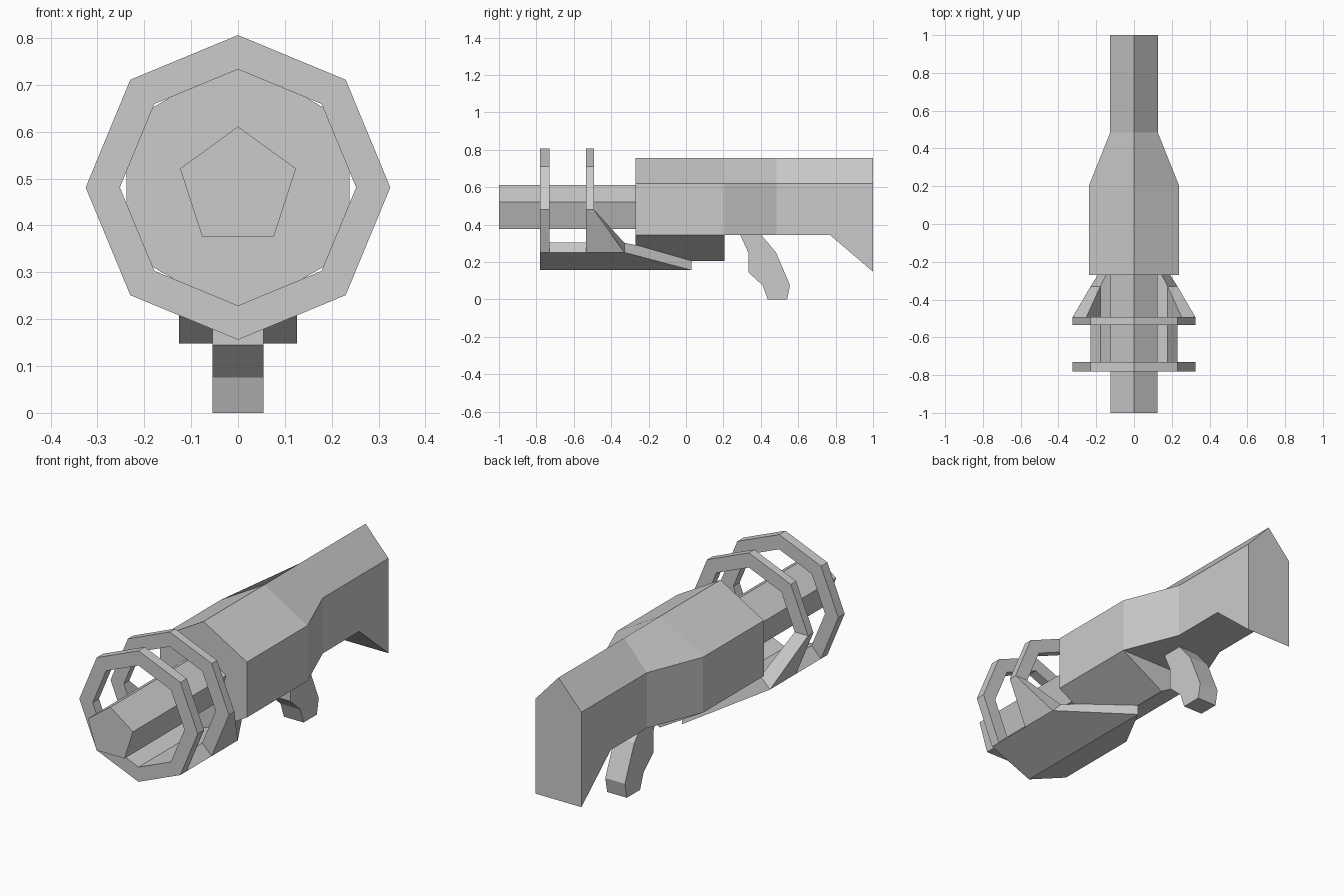
import bpy, bmesh
from math import sin, cos, tau

if "Cube" in bpy.data.objects:
    bpy.data.objects.remove(bpy.data.objects["Cube"])

AXIS_Z = 0.481          # height of the barrel axis


def loft(name, sections, closed=False):
    """Bridge equal-length sections with quads; cap the ends unless closed."""
    bm = bmesh.new()
    rows = [[bm.verts.new(p) for p in s] for s in sections]
    n = len(rows[0])
    pairs = list(zip(rows, rows[1:])) + ([(rows[-1], rows[0])] if closed else [])
    for a, b in pairs:
        for i in range(n):
            j = (i + 1) % n
            bm.faces.new((a[i], a[j], b[j], b[i]))
    if not closed:
        bm.faces.new(rows[0])
        bm.faces.new(rows[-1])
    bmesh.ops.remove_doubles(bm, verts=bm.verts, dist=1e-5)
    bmesh.ops.recalc_face_normals(bm, faces=bm.faces)
    mesh = bpy.data.meshes.new(name)
    bm.to_mesh(mesh)
    bm.free()
    obj = bpy.data.objects.new(name, mesh)
    bpy.context.collection.objects.link(obj)
    return obj


def polar(radius, sides, step):
    """Point on a polygon around the barrel axis, step 0 at the bottom."""
    a = tau * step / sides
    return radius * sin(a), AXIS_Z - radius * cos(a)


def wall(step, front, back):
    """Cross-section of the octagonal guard wall at one corner."""
    (xo, zo), (xi, zi) = polar(0.325, 8, step), polar(0.252, 8, step)
    return [(xo, front, zo), (xo, back, zo), (xi, back, zi), (xi, front, zi)]


def body_section(y, w, side_z, keel_z):
    """Six-sided section: ridge, shoulders, lower corners and keel."""
    return [(0, y, 0.757), (w, y, 0.619), (w, y, side_z),
            (0, y, keel_z), (-w, y, side_z), (-w, y, 0.619)]


# Pentagonal barrel
penta = [polar(0.13, 5, i + 0.5) for i in range(5)]
loft("barrel", [[(x, y, z) for x, z in penta] for y in (-1.0, -0.26)])

# Hexagonal body stepping into the tapered stock with its dropped butt
loft("body_and_stock", [
    body_section(-0.27, 0.238, 0.344, 0.206),
    body_section(0.205, 0.238, 0.344, 0.206),
    body_section(0.205, 0.238, 0.344, 0.344),
    body_section(0.485, 0.126, 0.344, 0.344),
    body_section(0.77, 0.126, 0.344, 0.344),
    body_section(1.0, 0.126, 0.148, 0.148)])

# Upper six sides of the two octagonal guard rings
for name, front, back in (("front_ring", -0.78, -0.73), ("rear_ring", -0.535, -0.493)):
    loft(name, [wall(s, front, back) for s in range(1, 8)])

# V-shaped tray forming the bottom sides of both rings, pointed at the rear
loft("guard_tray", [wall(-1, -0.78, -0.33), wall(0, -0.78, 0.03), wall(1, -0.78, -0.33)])

# Triangular side fins behind the rear ring
for name, side in (("right_fin", 1), ("left_fin", -1)):
    loft(name, [wall(side, -0.493, -0.33), wall(2 * side, -0.493, -0.4929)])

# Pistol grip
grip = [(0.29, 0.345), (0.333, 0.25), (0.333, 0.145), (0.41, 0.075), (0.437, 0),
        (0.541, 0), (0.556, 0.075), (0.482, 0.25), (0.402, 0.345)]
loft("grip", [[(x, y, z) for y, z in grip] for x in (-0.054, 0.054)])
